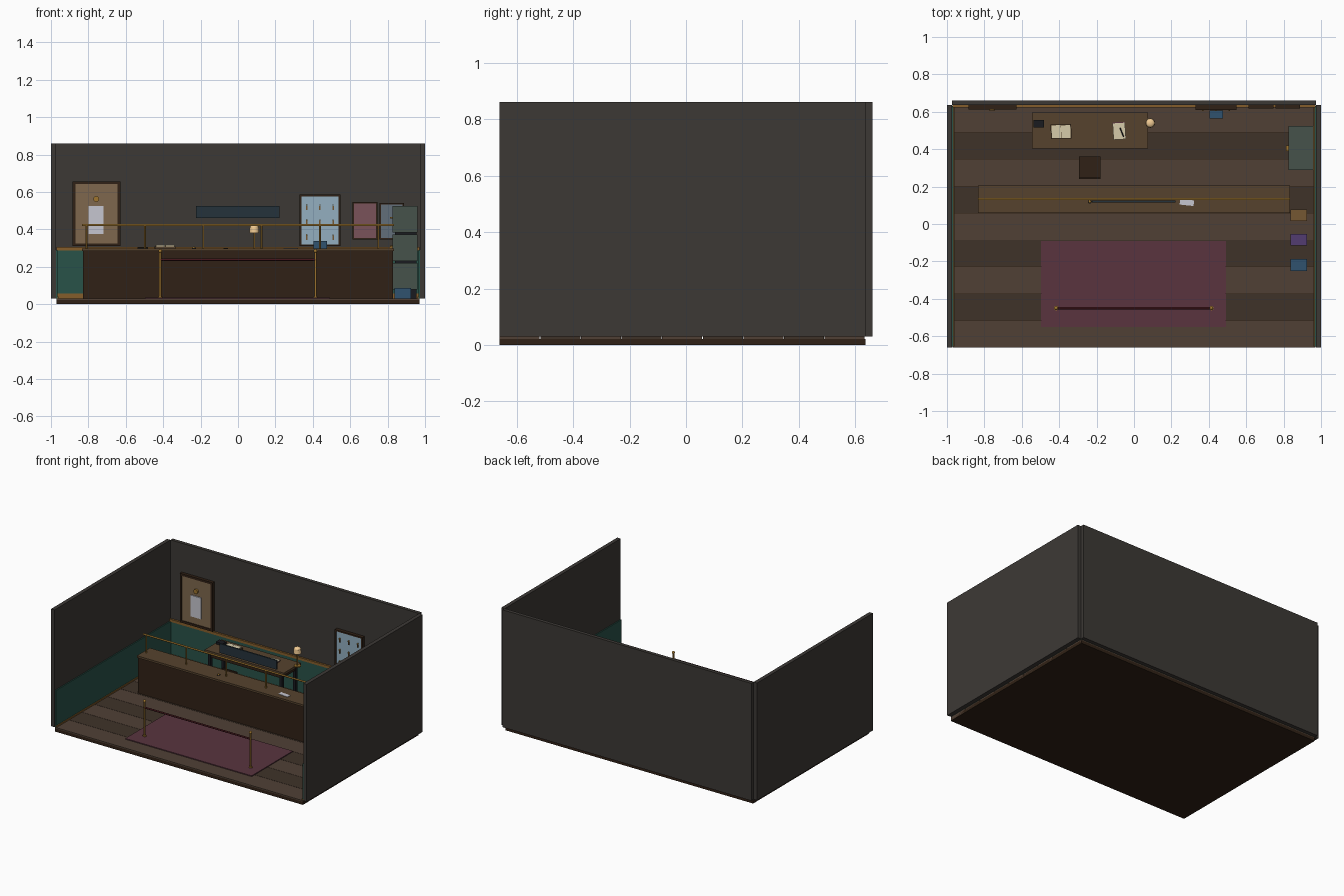
import bpy, bmesh, math
from mathutils import Vector

if "Cube" in bpy.data.objects:
    bpy.data.objects.remove(bpy.data.objects["Cube"])

def material(name, r, g, b):
    m = bpy.data.materials.new(name)
    lin = lambda c: (c / 255 * 1.12) ** 2.2
    m.diffuse_color = (lin(r), lin(g), lin(b), 1)
    m.use_nodes = True
    m.node_tree.nodes["Principled BSDF"].inputs["Base Color"].default_value = m.diffuse_color
    return m

WALL = material("plaster", 56, 53, 50)
TEAL = material("teal_panel", 40, 74, 66)
TRIM = material("oak_trim", 118, 84, 42)
PLANK_A = material("plank_light", 72, 59, 50)
PLANK_B = material("plank_dark", 58, 48, 40)
RUG = material("rug_red", 80, 49, 58)
WOOD = material("dark_wood", 46, 34, 25)
TOP = material("top_wood", 77, 61, 44)
BRASS = material("brass", 140, 104, 45)
BLACK = material("black", 28, 29, 33)
NAVY = material("navy", 37, 48, 55)
PAPER = material("paper", 176, 176, 184)
CREAM = material("cream", 190, 180, 150)
LAMP = material("lampshade", 215, 180, 130)
CORK = material("cork", 112, 92, 70)
SKY = material("pale_blue", 130, 155, 170)
PINK = material("dusty_pink", 108, 74, 80)
SLATE = material("slate", 88, 98, 108)
STEEL = material("cabinet_green", 64, 74, 68)
BLUE = material("box_blue", 46, 74, 98)
PURPLE = material("box_purple", 74, 56, 100)
TAN = material("box_tan", 104, 78, 48)
ROPE = material("rope_red", 62, 26, 30)

def finish(name, bm, mat):
    me = bpy.data.meshes.new(name)
    bm.to_mesh(me)
    bm.free()
    me.materials.append(mat)
    ob = bpy.data.objects.new(name, me)
    bpy.context.collection.objects.link(ob)
    return ob

def box(name, x, y, z, mat, turn=0):
    """Box from (min, max) pairs, optionally turned about its own z axis."""
    bm = bmesh.new()
    bmesh.ops.create_cube(bm, size=1)
    bmesh.ops.scale(bm, vec=(x[1] - x[0], y[1] - y[0], z[1] - z[0]), verts=bm.verts)
    ob = finish(name, bm, mat)
    ob.location = (sum(x) / 2, sum(y) / 2, sum(z) / 2)
    ob.rotation_euler.z = turn
    return ob

def rod(name, a, b, r, mat, r2=None, sides=12):
    """Cylinder or cone between two points."""
    a, b = Vector(a), Vector(b)
    bm = bmesh.new()
    bmesh.ops.create_cone(bm, cap_ends=True, segments=sides, radius1=r,
                          radius2=r if r2 is None else r2, depth=(b - a).length)
    for f in bm.faces:
        f.smooth = len(f.verts) == 4
    for e in bm.edges:
        e.smooth = all(f.smooth for f in e.link_faces)
    ob = finish(name, bm, mat)
    ob.location = (a + b) / 2
    ob.rotation_euler = (b - a).to_track_quat('Z', 'Y').to_euler()
    return ob

def ball(name, loc, r, mat, squash=1):
    bm = bmesh.new()
    bmesh.ops.create_uvsphere(bm, u_segments=12, v_segments=8, radius=r)
    for f in bm.faces:
        f.smooth = True
    ob = finish(name, bm, mat)
    ob.location = loc
    ob.scale.z = squash
    return ob

# Floor: slab with nine alternating planks
box("floor_slab", (-.97, .97), (-.66, .635), (0, .022), WOOD)
W = 1.295 / 9
for i in range(9):
    y = -.66 + i * W
    box("floor_plank", (-.97, .97), (y, y + W - .002), (.004, .03), PLANK_B if i % 2 else PLANK_A)

# Walls, wainscot and trim
box("back_wall", (-.973, .973), (.635, .66), (.03, .86), WALL)
box("back_wainscot", (-.97, .97), (.629, .635), (.03, .29), TEAL)
box("back_rail", (-.97, .97), (.622, .635), (.288, .306), TRIM)
box("back_baseboard", (-.97, .97), (.623, .635), (.03, .058), TRIM)
for s in (-1, 1):
    box("side_wall", sorted((s * .973, s)), (-.66, .635), (.03, .86), WALL)
    box("side_wainscot", sorted((s * .965, s * .973)), (-.655, .63), (.03, .29), TEAL)
    box("side_baseboard", sorted((s * .96, s * .973)), (-.655, .63), (.03, .04), TRIM)

# Rug and rope barrier
box("rug", (-.497, .492), (-.55, -.09), (.03, .036), RUG)
for x in (-.416, .414):
    rod("stanchion_foot", (x, -.45, .036), (x, -.45, .042), .012, BRASS)
    rod("stanchion_post", (x, -.45, .036), (x, -.45, .28), .006, BRASS)
    ball("stanchion_knob", (x, -.45, .284), .01, BRASS)
rod("barrier_rope", (-.416, -.45, .238), (.414, -.45, .238), .006, ROPE)

# Service counter with brass rail
box("counter_body", (-.83, .83), (.07, .19), (.03, .284), WOOD)
box("counter_top", (-.834, .834), (.06, .205), (.284, .298), TOP)
for i in range(6):
    x = -.81 + i * .312
    rod("rail_post", (x, .133, .298), (x, .133, .42), .005, BRASS)
rod("counter_rail", (-.834, .133, .423), (.834, .133, .423), .006, BRASS)
box("hanging_panel", (-.225, .222), (.115, .125), (.46, .525), NAVY)
rod("bell_base", (-.236, .12, .298), (-.236, .12, .301), .011, BLACK)
ball("bell", (-.236, .12, .301), .008, BRASS, .8)
box("counter_paper", (.245, .32), (.1, .13), (.298, .301), PAPER, -.1)

# Desk with legs
box("desk_top", (-.545, .075), (.405, .595), (.27, .286), TOP)
box("desk_apron", (-.52, .05), (.42, .58), (.235, .27), WOOD)
for x in (-.525, .035):
    for y in (.415, .565):
        box("desk_leg", (x, x + .02), (y, y + .02), (.03, .27), BLACK)

# Desk items
box("ink_box", (-.536, -.48), (.517, .557), (.286, .302), BLACK)
box("ledger_cover", (-.445, -.335), (.455, .533), (.286, .308), TOP, .03)
for s in (0, 1):
    box("ledger_page", (-.44 + s * .051, -.391 + s * .051), (.46, .528), (.306, .315), CREAM, .03)
box("desk_folder", (-.112, -.046), (.455, .545), (.286, .291), RUG, .06)
box("desk_sheet", (-.112, -.046), (.452, .54), (.291, .295), CREAM, .06)
rod("pen", (-.075, .515, .297), (-.055, .465, .297), .003, BLACK, sides=8)

# Lamp
rod("lamp_base", (.087, .54, .286), (.087, .54, .294), .022, BRASS)
rod("lamp_stem", (.087, .54, .29), (.087, .54, .39), .005, BRASS)
rod("lamp_shade", (.087, .54, .38), (.087, .54, .41), .026, LAMP, .024, 16)
ball("lamp_cap", (.087, .54, .41), .024, LAMP, .6)

# Chair
box("chair_seat", (-.295, -.18), (.24, .36), (.16, .178), WOOD)
box("chair_back", (-.295, -.18), (.24, .252), (.178, .285), WOOD)
for x in (-.29, -.197):
    for y in (.245, .343):
        box("chair_leg", (x, x + .012), (y, y + .012), (.03, .16), WOOD)

# Framed wall pieces
def framed(name, x, z, mat, depth, border):
    y0 = .635 - depth
    for a in (0, 1):
        ex = (x[0], x[0] + border) if a == 0 else (x[1] - border, x[1])
        ez = (z[0], z[0] + border) if a == 0 else (z[1] - border, z[1])
        box(name + "_frame_side", ex, (y0, .635), z, WOOD)
        box(name + "_frame_rail", (x[0] + border, x[1] - border), (y0, .635), ez, WOOD)
    box(name + "_panel", (x[0] + border, x[1] - border), (y0 + .006, .635),
        (z[0] + border, z[1] - border), mat)

framed("notice_board", (-.885, -.628), (.31, .657), CORK, .022, .015)
box("notice_sheet", (-.8, -.718), (.612, .62), (.375, .525), PAPER)
rod("notice_seal", (-.758, .62, .562), (-.758, .606, .562), .016, BRASS)
framed("key_board", (.33, .547), (.31, .585), SKY, .025, .01)
for x in (.368, .438, .508):
    for z in (.53, .45, .37):
        rod("key_hook", (x, .62, z), (x, .604, z), .004, BRASS, sides=8)
        box("key_tag", (x - .004, x + .004), (.608, .613), (z - .026, z - .004), TAN)
framed("pink_print", (.611, .745), (.345, .545), PINK, .018, .008)
framed("slate_print", (.757, .888), (.345, .54), SLATE, .018, .008)
box("wall_tray", (.403, .476), (.565, .608), (.25, .338), BLUE)

# Filing cabinet: three drawers with gaps, facing the room
box("cabinet_core", (.84, .955), (.3, .51), (.03, .52), BLACK)
for i in range(3):
    z = .078 + i * .153
    box("cabinet_drawer", (.826, .96), (.29, .523), (z, z + .142), STEEL)
    box("drawer_handle", (.812, .828), (.39, .42), (z + .075, z + .083), BRASS)

# Small parcels along the right wall
for y, m in ((.015, TAN), (-.115, PURPLE), (-.25, BLUE)):
    box("parcel", (.838, .925), (y, y + .062), (.03, .085), m)
